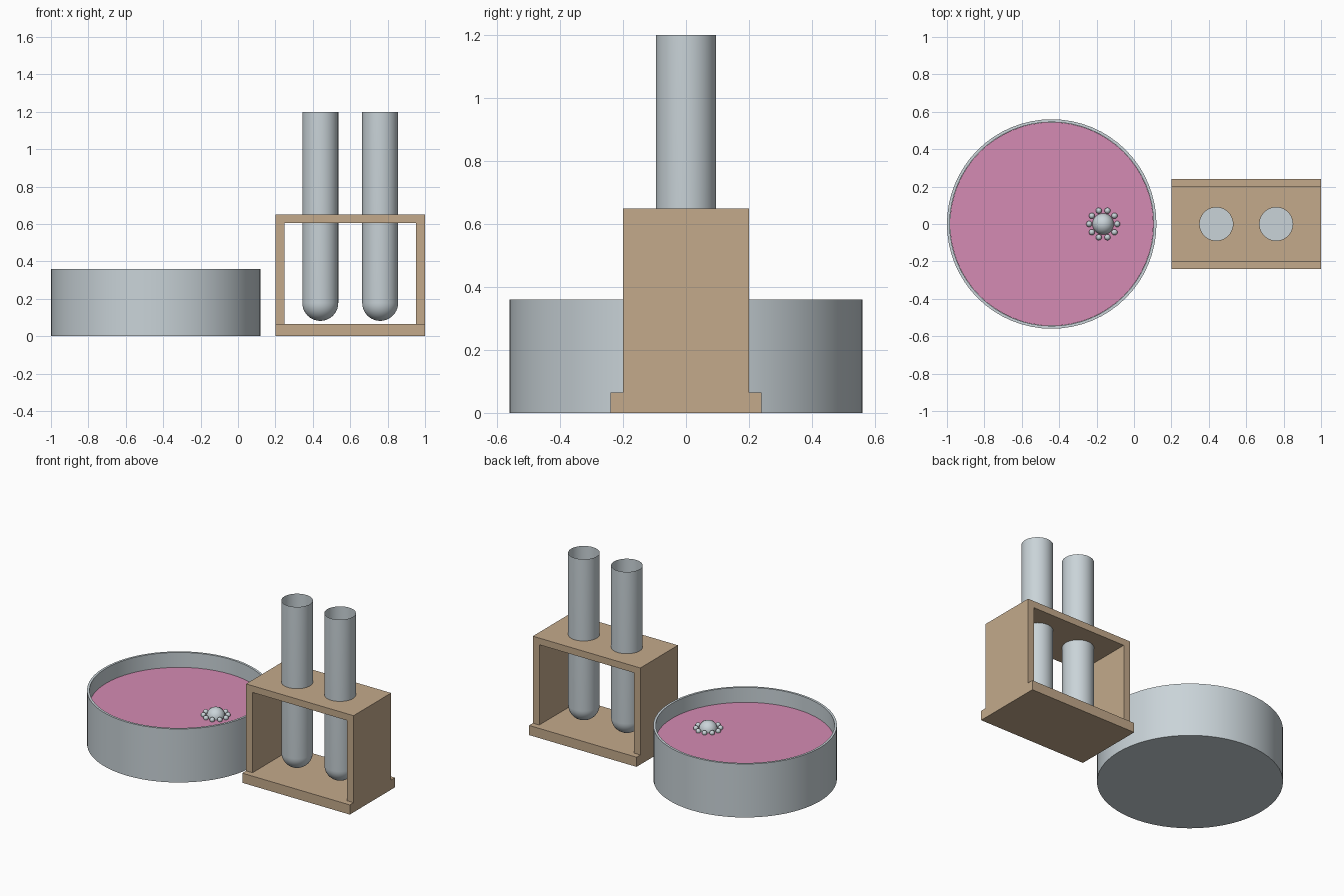
import bpy, bmesh, math

if "Cube" in bpy.data.objects:
    bpy.data.objects.remove(bpy.data.objects["Cube"])


def material(name, rgb):
    m = bpy.data.materials.new(name)
    m.diffuse_color = (*[(c / 255) ** 2.2 for c in rgb], 1)
    m.use_nodes = True
    m.node_tree.nodes["Principled BSDF"].inputs["Base Color"].default_value = m.diffuse_color
    return m


GLASS = material("pale grey glass", (200, 210, 215))
WOOD = material("tan wood", (194, 168, 138))
PINK = material("pink gel", (212, 138, 178))


def finish(name, bm, mat, smooth=True):
    bmesh.ops.recalc_face_normals(bm, faces=bm.faces)
    me = bpy.data.meshes.new(name)
    bm.to_mesh(me)
    bm.free()
    ob = bpy.data.objects.new(name, me)
    bpy.context.collection.objects.link(ob)
    me.materials.append(mat)
    if smooth:
        bpy.ops.object.select_all(action='DESELECT')
        ob.select_set(True)
        bpy.context.view_layer.objects.active = ob
        bpy.ops.object.shade_smooth_by_angle(angle=math.radians(35))
    return ob


def lathe(name, profile, x, mat, steps=64):
    """Revolve (radius, height) points around a vertical axis at x."""
    bm = bmesh.new()
    vs = [bm.verts.new((r, 0, z)) for r, z in profile]
    es = [bm.edges.new(p) for p in zip(vs, vs[1:])]
    bmesh.ops.spin(bm, geom=vs + es, cent=(0, 0, 0), axis=(0, 0, 1),
                   angle=math.tau, steps=steps)
    bmesh.ops.remove_doubles(bm, verts=bm.verts, dist=1e-5)
    bmesh.ops.translate(bm, verts=bm.verts, vec=(x, 0, 0))
    return finish(name, bm, mat)


def box(name, x0, x1, half_y, z0, z1):
    bm = bmesh.new()
    bmesh.ops.create_cube(bm, size=1)
    bmesh.ops.scale(bm, verts=bm.verts, vec=(x1 - x0, 2 * half_y, z1 - z0))
    bmesh.ops.translate(bm, verts=bm.verts, vec=((x0 + x1) / 2, 0, (z0 + z1) / 2))
    return finish(name, bm, WOOD, False)


def ball(name, loc, r, seg):
    bm = bmesh.new()
    bmesh.ops.create_uvsphere(bm, u_segments=seg, v_segments=seg // 2, radius=r)
    bmesh.ops.translate(bm, verts=bm.verts, vec=loc)
    return finish(name, bm, GLASS)


# Dish with a thin wall, filled with gel
DISH_X = -0.44
lathe("dish", [(0, 0), (0.56, 0), (0.56, 0.36), (0.545, 0.36), (0.545, 0.02), (0, 0.02)],
      DISH_X, GLASS)
lathe("gel", [(0, 0.021), (0.544, 0.021), (0.544, 0.26), (0, 0.26)], DISH_X, PINK)

# Bead half sunk in the gel with a ring of ten small beads
BEAD_X = -0.165
ball("centre_bead", (BEAD_X, 0, 0.26), 0.057, 32)
for i in range(10):
    a = math.tau * i / 10
    ball(f"small_bead_{i}", (BEAD_X + 0.075 * math.cos(a), 0.075 * math.sin(a), 0.268), 0.016, 16)

# Rack
box("rack_base", 0.2, 1.0, 0.24, 0, 0.065)
box("rack_left_side", 0.2, 0.248, 0.2, 0.065, 0.605)
box("rack_right_side", 0.952, 1.0, 0.2, 0.065, 0.605)
rack_top = box("rack_top", 0.2, 1.0, 0.2, 0.605, 0.65)

# Test tubes: open top, round bottom, flat floor inside
R, BEND = 0.096, 0.178
for i, x in enumerate((0.44, 0.76)):
    dome = [(R * math.sin(a), BEND - R * math.cos(a))
            for a in (math.pi / 2 * k / 10 for k in range(11))]
    dome[0] = (0, BEND - R)
    lathe(f"test_tube_{i}", dome + [(R, 1.2)], x, GLASS, 48)
    lathe(f"tube_floor_{i}", [(0, BEND), (R - 0.001, BEND)], x, GLASS, 48)
    # Hole through the rack top
    cutter = lathe(f"hole_cutter_{i}", [(0, 0.55), (0.089, 0.55), (0.089, 0.7), (0, 0.7)],
                   x, WOOD, 48)
    cutter.hide_render = True
    cutter.hide_viewport = True
    cut = rack_top.modifiers.new("hole", 'BOOLEAN')
    cut.operation = 'DIFFERENCE'
    cut.solver = 'EXACT'
    cut.object = cutter
